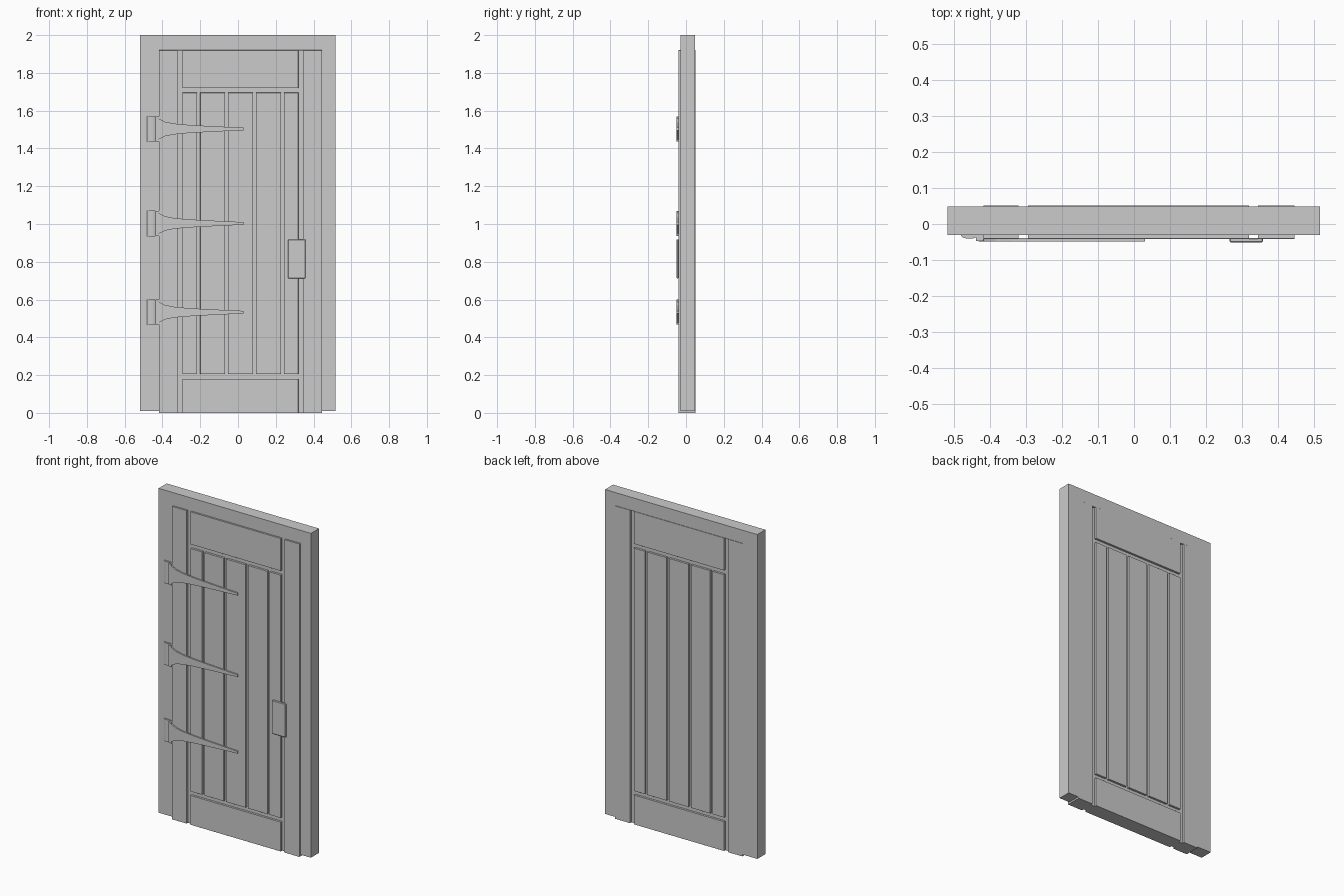
import bpy, bmesh
from math import cos, sin, pi

if "Cube" in bpy.data.objects:
    bpy.data.objects.remove(bpy.data.objects["Cube"])


def prism(name, pts, a, b, axis="y"):
    """Extrude a closed outline: (x, z) along y, or (x, y) along z."""
    bm = bmesh.new()
    put = (lambda p, t: (p[0], t, p[1])) if axis == "y" else (lambda p, t: (p[0], p[1], t))
    face = bm.faces.new([bm.verts.new(put(p, a)) for p in pts])
    ext = bmesh.ops.extrude_face_region(bm, geom=[face])["geom"]
    vec = (0, b - a, 0) if axis == "y" else (0, 0, b - a)
    bmesh.ops.translate(bm, vec=vec, verts=[v for v in ext if isinstance(v, bmesh.types.BMVert)])
    bmesh.ops.recalc_face_normals(bm, faces=bm.faces)
    me = bpy.data.meshes.new(name)
    bm.to_mesh(me)
    bm.free()
    ob = bpy.data.objects.new(name, me)
    bpy.context.collection.objects.link(ob)
    return ob


def box(name, x0, x1, y0, y1, z0, z1):
    return prism(name, [(x0, z0), (x1, z0), (x1, z1), (x0, z1)], y0, y1)


def bevel(ob, width):
    mod = ob.modifiers.new("soft_edges", "BEVEL")
    mod.width = width
    mod.segments = 1
    mod.limit_method = "ANGLE"


# door frame: two posts and a lintel in one outline
L, R, TOP = -0.418, 0.445, 1.92
prism("door_frame", [(-0.518, 0.01), (L, 0.01), (L, TOP), (R, TOP), (R, 0.01),
                     (0.516, 0.01), (0.516, 2.0), (-0.518, 2.0)], -0.03, 0.048)

# door leaf with grooves cut on both faces
FRONT, BACK, DEPTH = -0.041, 0.051, 0.013
door = box("door_leaf", L, R, FRONT, BACK, 0.0, TOP)
grooves = [(-0.32, -0.294, -0.1, 2.1), (0.319, 0.344, -0.1, 2.1),   # beside the stiles
           (-0.3, 0.325, 0.18, 0.205), (-0.3, 0.325, 1.695, 1.721)]  # beside the rails
grooves += [(x - 0.008, x + 0.008, 0.19, 1.71) for x in (-0.208, -0.06, 0.088, 0.236)]
bpy.context.view_layer.objects.active = door
for x0, x1, z0, z1 in grooves:
    for y0, y1 in ((FRONT - 0.05, FRONT + DEPTH), (BACK - DEPTH, BACK + 0.05)):
        cutter = box("groove_cutter", x0, x1, y0, y1, z0, z1)
        cutter.hide_render = True
        mod = door.modifiers.new("groove", "BOOLEAN")
        mod.operation, mod.solver, mod.object = "DIFFERENCE", "EXACT", cutter
        bpy.ops.object.modifier_apply(modifier=mod.name)
        bpy.data.objects.remove(cutter)
bevel(door, 0.002)

# strap hinges: rounded knuckle on the frame, tapering strap on the door
half = [(-0.432, 0.066), (-0.415, 0.052), (-0.385, 0.038), (-0.34, 0.029),
        (-0.28, 0.023), (-0.2, 0.018), (-0.06, 0.011), (0.03, 0.007)]
for i, z in enumerate((1.503, 1.003, 0.533)):
    outline = [(x, z + h) for x, h in half] + [(x, z - h) for x, h in reversed(half)]
    prism(f"hinge_strap_{i + 1}", outline, -0.049, FRONT + 0.002)
    box(f"hinge_leaf_{i + 1}", -0.438, -0.418, -0.047, -0.028, z - 0.066, z + 0.066)
    arc = [(-0.457 + 0.024 * cos(pi * k / 8), -0.03 - 0.011 * sin(pi * k / 8)) for k in range(9)]
    prism(f"hinge_knuckle_{i + 1}", arc, z - 0.068, z + 0.068, "z")

# lock plate on the right stile
plate = box("lock_plate", 0.265, 0.358, -0.051, FRONT + 0.002, 0.712, 0.918)
bevel(plate, 0.003)
